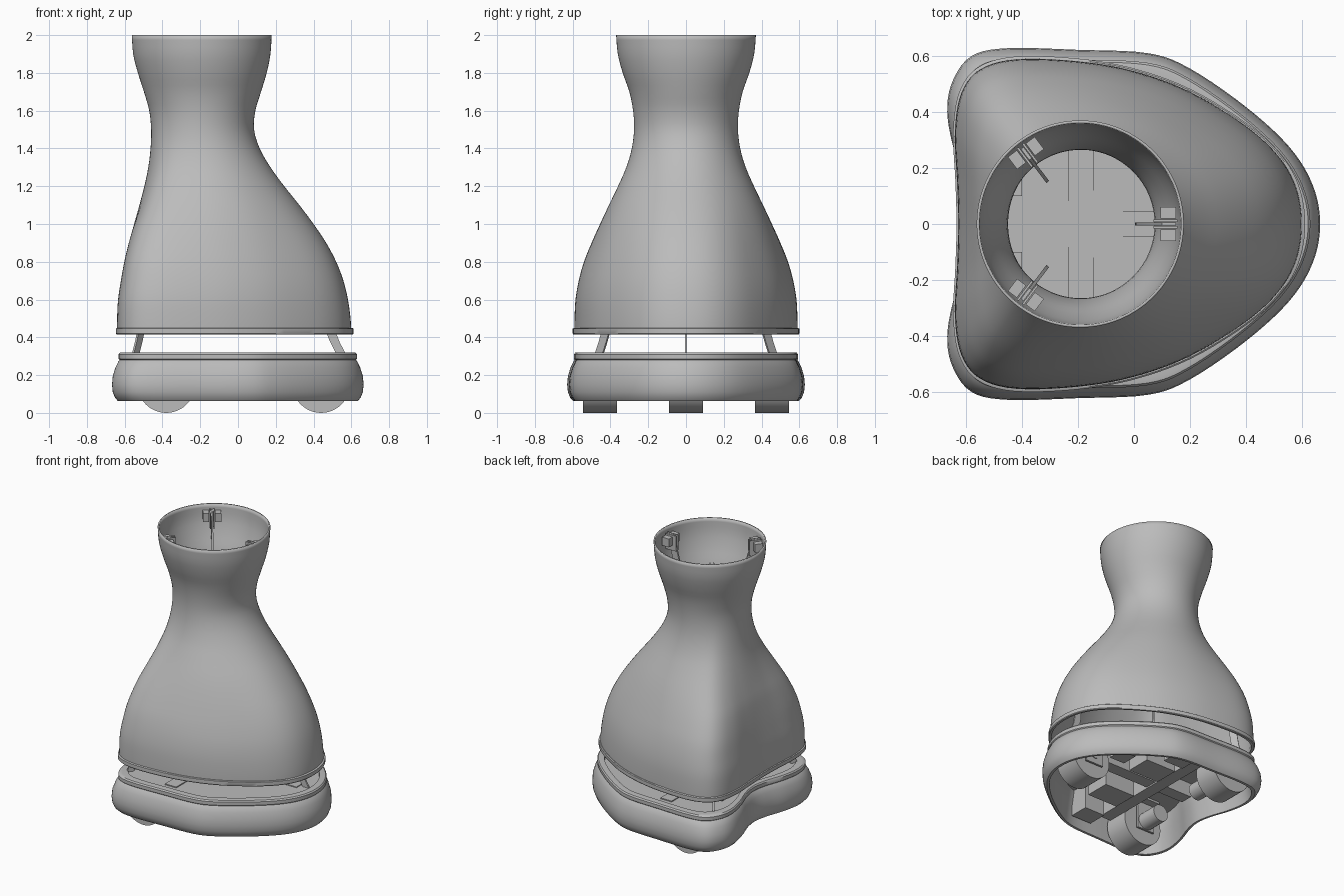
import bpy, bmesh, math
from mathutils import Vector, Matrix

cube = bpy.data.objects.get("Cube")
if cube:
    bpy.data.objects.remove(cube)

grey = bpy.data.materials.new("plain grey")
grey.use_nodes = True
GREY = (0.5, 0.5, 0.5, 1)
grey.diffuse_color = GREY
grey.node_tree.nodes["Principled BSDF"].inputs["Base Color"].default_value = GREY

NECK_X = -0.195


def spline(pts, n, closed=False):
    """Catmull-Rom curve through pts with n steps per span."""
    pts = [Vector(p) for p in pts]
    m = len(pts)
    get = (lambda i: pts[i % m]) if closed else (lambda i: pts[max(0, min(m - 1, i))])
    out = []
    for i in range(m if closed else m - 1):
        a, b, c, d = (get(i + k) for k in (-1, 0, 1, 2))
        for s in range(n):
            t = s / n
            out.append(0.5 * (2 * b + (c - a) * t + (2 * a - 5 * b + 4 * c - d) * t * t
                              + (3 * b - a - 3 * c + d) * t ** 3))
    return out if closed else out + [pts[-1]]


def outline(half):
    """Mirror half an outline in y and smooth it."""
    return spline(half + [(x, -y) for x, y in half[-2:0:-1]], 5, True)


def finish(name, bm, angle=35):
    bmesh.ops.recalc_face_normals(bm, faces=bm.faces)
    mesh = bpy.data.meshes.new(name)
    bm.to_mesh(mesh)
    bm.free()
    mesh.materials.append(grey)
    ob = bpy.data.objects.new(name, mesh)
    bpy.context.collection.objects.link(ob)
    bpy.ops.object.select_all(action='DESELECT')
    ob.select_set(True)
    bpy.context.view_layer.objects.active = ob
    bpy.ops.object.shade_smooth_by_angle(angle=math.radians(angle))
    return ob


def loft(name, rows, ring=False, cap=False):
    bm = bmesh.new()
    vs = [[bm.verts.new(p) for p in row] for row in rows]
    n = len(vs[0])
    for a, b in zip(vs, vs[1:] + (vs[:1] if ring else [])):
        for i in range(n):
            j = (i + 1) % n
            bm.faces.new((a[i], a[j], b[j], b[i]))
    if cap:
        bm.faces.new(vs[0])
        bm.faces.new(vs[-1])
    return finish(name, bm)


def box(name, lo, hi, turn=0):
    """Box between two corners, turned about the neck axis."""
    bm = bmesh.new()
    bmesh.ops.create_cube(bm, size=1)
    lo, hi = Vector(lo), Vector(hi)
    bmesh.ops.scale(bm, verts=bm.verts, vec=hi - lo)
    bmesh.ops.translate(bm, verts=bm.verts, vec=(lo + hi) / 2)
    bmesh.ops.rotate(bm, verts=bm.verts, cent=(NECK_X, 0, 0),
                     matrix=Matrix.Rotation(turn, 3, 'Z'))
    return finish(name, bm)


def cylinder(name, centre, radius, depth, axis='Y', sides=48):
    bm = bmesh.new()
    bmesh.ops.create_cone(bm, cap_ends=True, segments=sides, radius1=radius,
                          radius2=radius, depth=depth)
    if axis == 'Y':
        bmesh.ops.rotate(bm, verts=bm.verts, matrix=Matrix.Rotation(math.pi / 2, 3, 'X'))
    bmesh.ops.translate(bm, verts=bm.verts, vec=centre)
    return finish(name, bm)


# Body shell: rounded triangle at the hem, blending into a round flared neck
hem = outline([(.605, 0), (.585, .13), (.52, .245), (.4, .355), (.2, .477), (0, .55),
               (-.2, .585), (-.42, .592), (-.55, .555), (-.617, .47), (-.64, .33),
               (-.632, .15), (-.628, 0)])
hem_mid = Vector((-.0175, 0))
unit = [Vector(((p.x - hem_mid.x) / .6225, p.y / .592)) for p in hem]


def section(z, x0, x1, half):
    t = max(0, min(1, (1.6 - z) / .85))
    w = t * t * (3 - 2 * t)
    pts = [p.normalized().lerp(p, w) for p in unit]
    a, b = min(p.x for p in pts), max(p.x for p in pts)
    top = max(p.y for p in pts)
    return [(x0 + (p.x - a) / (b - a) * (x1 - x0), p.y / top * half, z) for p in pts]


levels = spline([(.42, -.64, .6, .59), (.5, -.64, .596, .59), (.6, -.635, .582, .585),
                 (.7, -.62, .558, .568), (.8, -.602, .52, .54), (.9, -.578, .467, .5),
                 (1, -.55, .4, .455), (1.1, -.522, .325, .408), (1.2, -.496, .245, .36),
                 (1.3, -.475, .172, .316), (1.4, -.463, .115, .287), (1.5, -.46, .085, .275),
                 (1.6, -.47, .092, .28), (1.7, -.498, .122, .3), (1.8, -.53, .152, .335),
                 (1.9, -.555, .172, .361), (2, -.562, .178, .37)], 3)
shell = loft("body_shell", [section(*lv) for lv in levels])
wall = shell.modifiers.new("wall", 'SOLIDIFY')
wall.thickness = .01
wall.offset = -1


def hoop(name, half_outline, centre_x, hx, hy, profile, cap=False):
    """Sweep an (inset, height) profile round an outline."""
    rows = [[(centre_x + (p.x - centre_x) * (1 - d / hx), p.y * (1 - d / hy), z)
             for p in half_outline] for d, z in profile]
    return loft(name, rows, not cap, cap)


hoop("shell_hem_band", hem, hem_mid.x, .6225, .592,
     [(.012, .415), (-.002, .415), (-.006, .42), (-.006, .446), (0, .45), (.012, .45)])

# Base bumper ring: rounded side, stepped rim, notch at the back
foot = outline([(.665, 0), (.638, .14), (.555, .275), (.4, .418), (.2, .555), (.05, .61),
                (-.2, .622), (-.45, .628), (-.58, .6), (-.648, .51), (-.667, .4),
                (-.642, .26), (-.595, .12), (-.575, 0)])
hoop("base_bumper", foot, 0, .665, .628,
     [(.05, .062), (.032, .062), (.016, .08), (.004, .11), (0, .15), (.004, .195),
      (.018, .24), (.035, .275), (.041, .28), (.035, .286), (.035, .31), (.043, .319),
      (.055, .321), (.085, .321), (.09, .3), (.07, .2)])
hoop("base_deck", foot, 0, .665, .628, [(.08, .3), (.08, .312)], cap=True)

# Deck frame seen down the neck
box("deck_cross_beam", (-.235, -.5, .308), (-.145, .5, .319))
box("deck_long_beam", (-.145, -.045, .308), (.5, .045, .318))
cylinder("deck_turntable", (-.15, 0, .311), .12, .01, 'Z')
for s in (-1, 1):
    box("deck_step", (-.5, s * .1, .308), (-.4, s * .3, .32))
    box("deck_tab", (-.215, s * .245, .31), (-.17, s * .275, .32))
    cylinder("deck_bolt", (-.08, s * .065, .314), .008, .012, 'Z', 12)

# Wheels, their motors and brackets
for label, x, y in (("front", .44, 0), ("left", -.38, .455), ("right", -.38, -.455)):
    cylinder(label + "_wheel", (x, y, .152), .152, .18)
    cylinder(label + "_axle", (x, y, .152), .025, .26, sides=20)
    inward = -1 if y > 0 else 1
    sides = (-1, 1) if y == 0 else (inward,)
    for s in sides:
        box(label + "_wheel_bracket", (x - .07, y + s * .11, .09), (x + .07, y + s * .125, .305))
        box(label + "_bracket_foot", (x - .07, y + s * .11, .285), (x + .07, y + s * .18, .305))
    if y:
        cylinder(label + "_motor", (x, y + inward * .2, .152), .06, .15, sides=28)

# Undercarriage beams and equipment boxes
box("under_long_beam", (-.45, -.045, .2), (.27, .045, .3))
box("under_cross_beam", (-.235, -.52, .19), (-.145, .52, .3))
for s in (-1, 1):
    box("battery_box", (-.1, s * .12, .15), (.14, s * .3, .3))
    box("control_box", (.17, s * .1, .2), (.29, s * .22, .3))
    box("bumper_bracket", (-.08, s * .4, .12), (.08, s * .54, .3))

# Three upright ribs that carry the shell, with clamps at the neck
heights = (.27, .42, .6, .8, 1, 1.2, 1.4, 1.55, 1.75, 1.97)
front_r = (.79, .715, .69, .62, .52, .37, .265, .25, .285, .345)
back_r = (.62, .56, .53, .48, .4, .31, .25, .24, .275, .34)
for label, turn, radii in (("front", 0, front_r), ("left", math.radians(127), back_r),
                           ("right", math.radians(-127), back_r)):
    d = Vector((math.cos(turn), math.sin(turn), 0))
    side = Vector((-d.y, d.x, 0)) * .006
    rows = []
    for r, z in spline(list(zip(radii, heights)), 4):
        o = Vector((NECK_X, 0, z)) + d * r
        i = o - d * .05
        rows.append([o + side, o - side, i - side, i + side])
    loft(label + "_rib", rows, cap=True)
    for s in (-1, 1):
        box(label + "_neck_clamp", (.095, s * .02, 1.9), (.15, s * .06, 1.96), turn)
        box(label + "_neck_cheek", (.07, s * .008, 1.86), (.155, s * .016, 1.97), turn)
